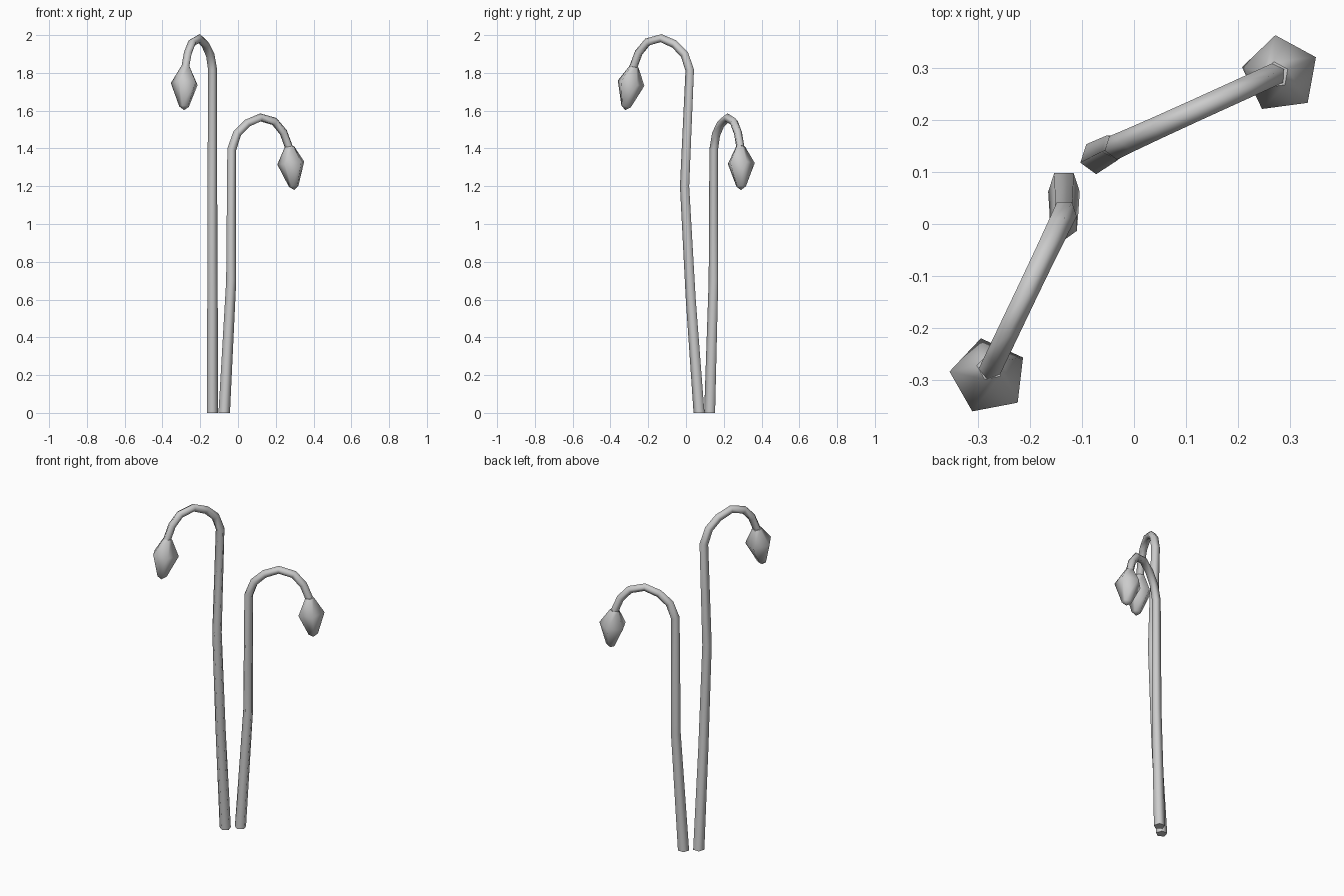
import bpy, bmesh
from math import cos, sin, radians
from mathutils import Vector

if "Cube" in bpy.data.objects:
    bpy.data.objects.remove(bpy.data.objects["Cube"])


def sweep(name, path, radii, plane_deg, first_deg, sides=5):
    """Five-sided tube along a path; plane_deg is the direction it bends towards."""
    pts = [Vector(p) for p in path]
    v0 = Vector((-sin(radians(plane_deg)), cos(radians(plane_deg)), 0))
    bm = bmesh.new()
    rings = []
    for i, (p, r) in enumerate(zip(pts, radii)):
        t = Vector((0, 0, 0))
        if i > 0:
            t += (p - pts[i - 1]).normalized()
        if i < len(pts) - 1:
            t += (pts[i + 1] - p).normalized()
        if i == 0 and name.startswith("stem"):
            t = Vector((0, 0, 1))          # flat on the ground
        t.normalize()
        u = v0.cross(t).normalized()
        w = t.cross(u)
        ring = []
        for k in range(sides):
            a = radians(first_deg - plane_deg + 360 * k / sides)
            ring.append(bm.verts.new(p + r * (cos(a) * u + sin(a) * w)))
        rings.append(ring)
    for a, b in zip(rings, rings[1:]):
        for k in range(sides):
            n = (k + 1) % sides
            f = bm.faces.new((a[k], a[n], b[n], b[k]))
            f.smooth = True
    bm.faces.new(rings[0][::-1])
    bm.faces.new(rings[-1])
    for ring in (rings[0], rings[-1]):
        for k in range(sides):
            bm.edges.get((ring[k], ring[(k + 1) % sides])).smooth = False
    bmesh.ops.remove_doubles(bm, verts=bm.verts[:], dist=0.0008)
    bmesh.ops.recalc_face_normals(bm, faces=bm.faces[:])
    me = bpy.data.meshes.new(name)
    bm.to_mesh(me)
    bm.free()
    ob = bpy.data.objects.new(name, me)
    bpy.context.collection.objects.link(ob)
    return ob


def bud(name, tip, top, first_deg):
    """Drooping closed flower: pointed tip, wide shoulder, narrow neck."""
    tip, top = Vector(tip), Vector(top)
    path = [tip.lerp(top, f) for f in (0, 0.085, 0.62, 1)]
    sweep(name, path, (0.0003, 0.027, 0.076, 0.026), 0, first_deg)


# Shared arch: (distance along bend, height) from the straight stem's top
ARCH = [(0, 0), (0.031, 0.083), (0.09, 0.137), (0.168, 0.168),
        (0.25, 0.147), (0.302, 0.09), (0.334, 0.012)]
ARCH_R = [0.025, 0.024, 0.023, 0.0225, 0.0225, 0.0225, 0.0225]


def stem(name, straight, radii, plane_deg):
    x, y, z = straight[-1]
    c, s = cos(radians(plane_deg)), sin(radians(plane_deg))
    arch = [(x + d * c, y + d * s, z + h) for d, h in ARCH]
    sweep(name, straight[:-1] + arch, radii + ARCH_R, plane_deg, 54)


# Tall flower, bending to the front left
stem("stem_tall", [(-0.135, 0.072, 0), (-0.135, 0.028, 0.6),
                   (-0.136, -0.005, 1.2), (-0.134, 0.022, 1.815)],
     [0.032, 0.029, 0.027], 244.5)
bud("bud_tall", (-0.285, -0.322, 1.603), (-0.277, -0.276, 1.832), 29)

# Short flower, bending to the back right
stem("stem_short", [(-0.073, 0.128, 0), (-0.036, 0.148, 0.7),
                    (-0.033, 0.149, 1.395)],
     [0.032, 0.028], 24.5)
bud("bud_short", (0.298, 0.291, 1.18), (0.273, 0.287, 1.41), 25.6)
